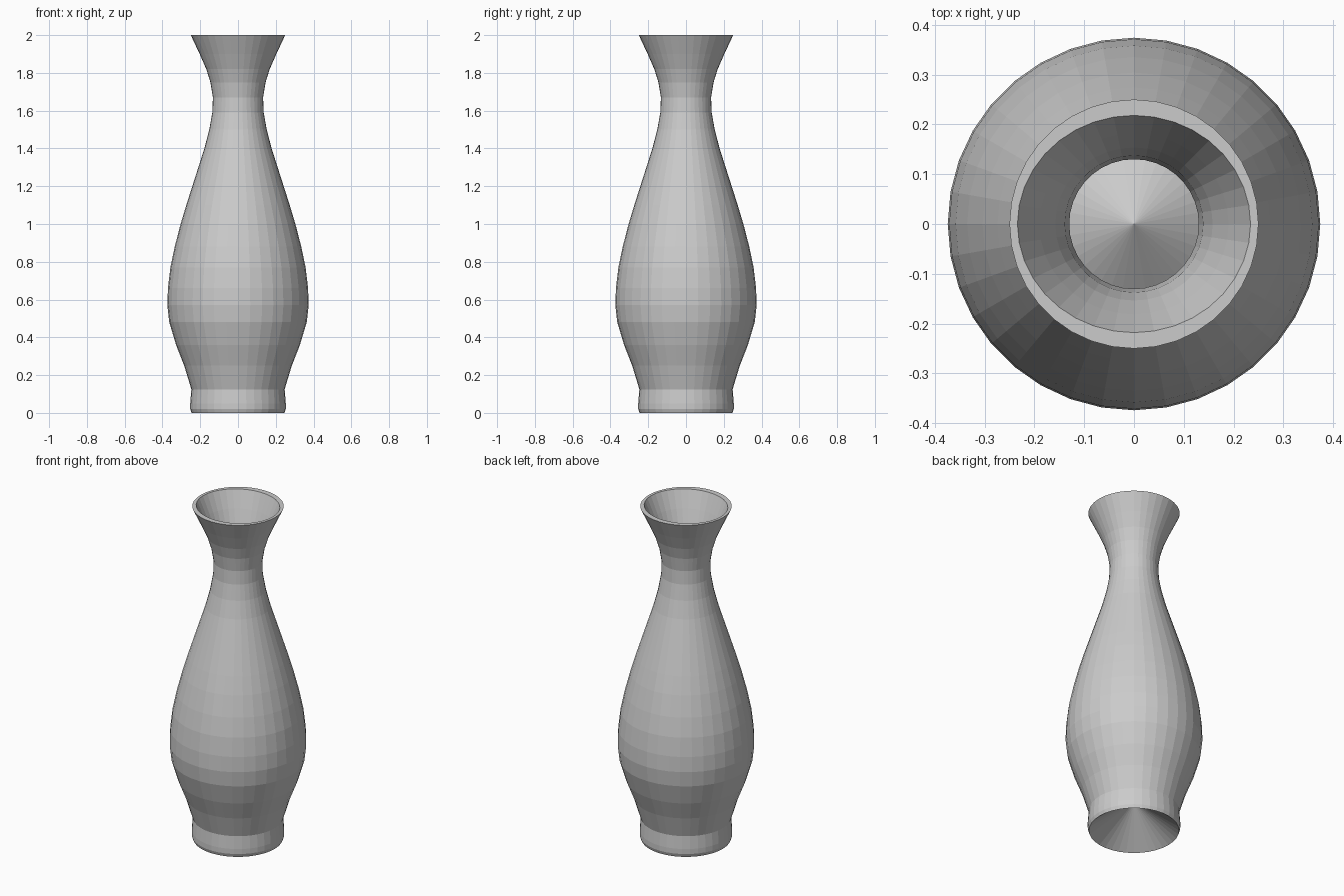
import bpy
import bmesh
from math import cos, sin, tau

cube = bpy.data.objects.get("Cube")
if cube:
    bpy.data.objects.remove(cube, do_unlink=True)

SIDES = 36

# Profile of (radius, height), from the hollow underside up to the rim
outer = [
    (0, 0.18), (0.246, 0), (0.253, 0.02), (0.253, 0.05), (0.247, 0.125),
    (0.285, 0.25), (0.328, 0.36), (0.364, 0.48), (0.374, 0.57), (0.371, 0.66),
    (0.358, 0.77), (0.335, 0.88), (0.304, 1.0), (0.274, 1.1), (0.242, 1.2),
    (0.21, 1.3), (0.178, 1.4), (0.152, 1.5), (0.136, 1.59), (0.133, 1.67),
    (0.146, 1.75), (0.168, 1.82), (0.203, 1.9), (0.25, 2),
]
# Inside wall, from the rim down to the raised floor
inner = [
    (0.234, 2), (0.19, 1.9), (0.158, 1.82), (0.139, 1.75), (0.13, 1.67),
    (0.132, 1.59), (0.17, 1.4), (0.232, 1.2), (0.294, 1), (0.348, 0.77),
    (0.364, 0.57), (0.354, 0.48), (0.275, 0.25), (0.237, 0.125),
    (0.237, 0.03), (0, 0.2),
]


def add_ring(bm, radius, z, depth=1.0):
    """Ring of vertices, or a single vertex on the axis."""
    if radius == 0:
        return [bm.verts.new((0, 0, z))]
    return [bm.verts.new((radius * cos(tau * i / SIDES),
                          radius * depth * sin(tau * i / SIDES), z))
            for i in range(SIDES)]


def bridge(bm, a, b):
    """Skin two neighbouring rings, with a fan where one is a point."""
    for i in range(SIDES):
        j = (i + 1) % SIDES
        if len(a) == 1:
            bm.faces.new((a[0], b[j], b[i]))
        elif len(b) == 1:
            bm.faces.new((a[i], a[j], b[0]))
        else:
            bm.faces.new((a[i], a[j], b[j], b[i]))


# Vase body; the mouth opening is slightly narrower front to back
bm = bmesh.new()
rings = [add_ring(bm, r, z) for r, z in outer]
rings += [add_ring(bm, r, z, 1 - 0.068 * max(0, (z - 1.7) / 0.3))
          for r, z in inner]
for lower, upper in zip(rings, rings[1:]):
    bridge(bm, lower, upper)
bmesh.ops.recalc_face_normals(bm, faces=bm.faces)
mesh = bpy.data.meshes.new("vase")
bm.to_mesh(mesh)
bm.free()

# Plain grey finish
grey = bpy.data.materials.new("light grey")
grey.use_nodes = True
colour = (0.6, 0.6, 0.6, 1)
grey.diffuse_color = colour
grey.node_tree.nodes["Principled BSDF"].inputs["Base Color"].default_value = colour
mesh.materials.append(grey)

vase = bpy.data.objects.new("vase", mesh)
bpy.context.collection.objects.link(vase)
